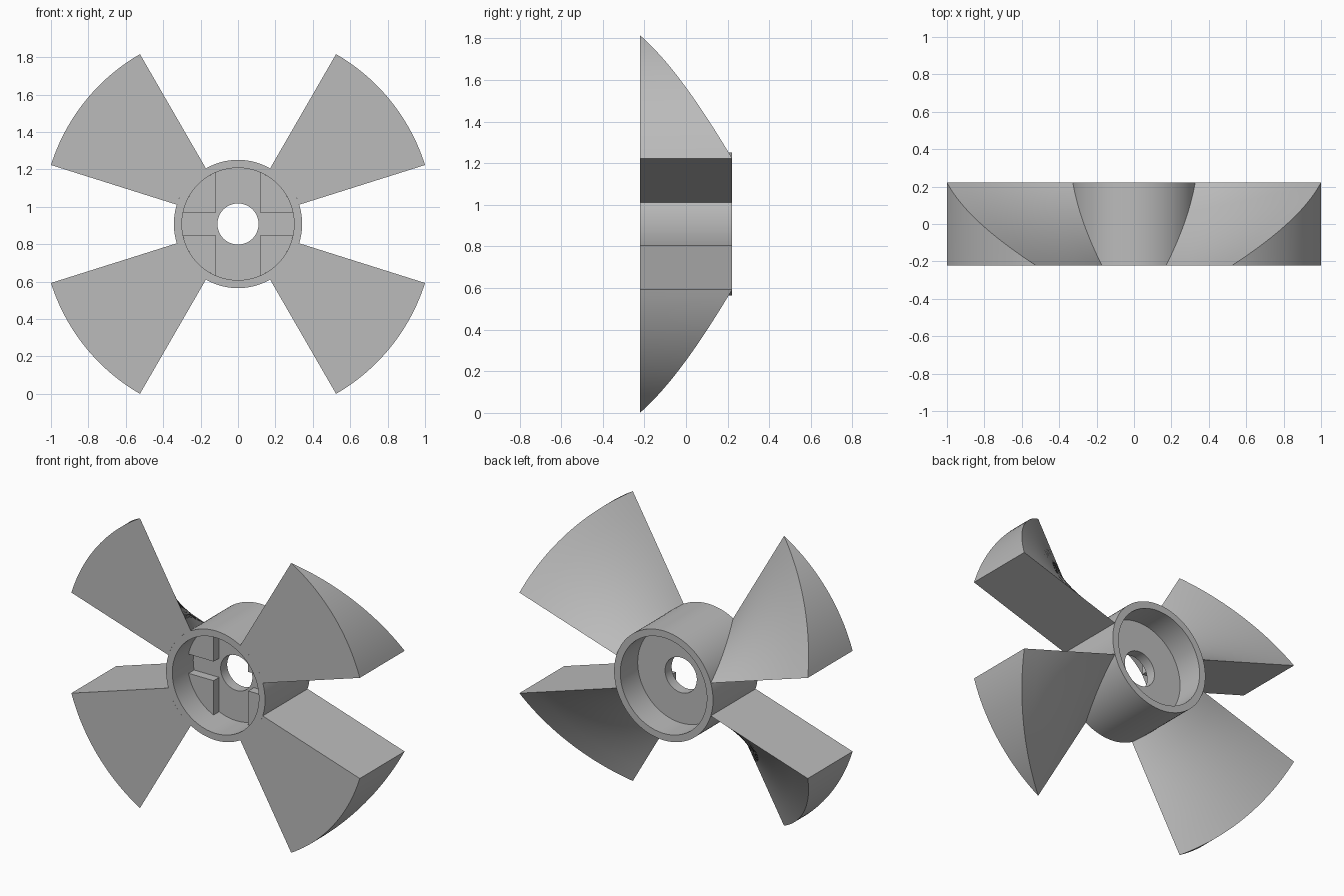
import bpy, bmesh
from math import sin, cos, asin, acos, radians, pi
from mathutils import Vector

if "Cube" in bpy.data.objects:
    bpy.data.objects.remove(bpy.data.objects["Cube"])

HALF = 0.222            # half depth of the rotor
HUB_R, BORE_R, HOLE_R = 0.343, 0.30, 0.11
TIP_R = 1.0485
A0, A1 = radians(17.5), radians(60)
CENTRE = (0, 0, TIP_R * sin(A1))
WEB_FRONT, WEB_BACK = -0.015, 0.05

grey = bpy.data.materials.new("plain grey")
grey.use_nodes = True
grey.diffuse_color = (0.5, 0.5, 0.5, 1)
grey.node_tree.nodes["Principled BSDF"].inputs["Base Color"].default_value = (0.5, 0.5, 0.5, 1)


def finish(bm, name, mirrored=False):
    bmesh.ops.remove_doubles(bm, verts=bm.verts, dist=1e-5)
    bmesh.ops.recalc_face_normals(bm, faces=bm.faces)
    mesh = bpy.data.meshes.new(name)
    bm.to_mesh(mesh)
    bm.free()
    mesh.materials.append(grey)
    obj = bpy.data.objects.new(name, mesh)
    bpy.context.collection.objects.link(obj)
    obj.location = CENTRE
    bpy.ops.object.select_all(action='DESELECT')
    obj.select_set(True)
    bpy.context.view_layer.objects.active = obj
    bpy.ops.object.shade_smooth_by_angle(angle=radians(25))
    if mirrored:
        mod = obj.modifiers.new("four copies", 'MIRROR')
        mod.use_axis = (True, False, True)
    return obj


def polar(r, a, y):
    return Vector((r * cos(a), y, r * sin(a)))


def patch(bm, fn, nu, nv):
    """Grid of quads over the unit square, placed by fn(u, v)."""
    rows = [[bm.verts.new(fn(i / nu, j / nv)) for j in range(nv + 1)] for i in range(nu + 1)]
    for a, b in zip(rows, rows[1:]):
        for j in range(nv):
            bm.faces.new((a[j], b[j], b[j + 1], a[j + 1]))


# Hub: ring with a web and centre hole, turned about the y axis
bm = bmesh.new()
profile = [(HUB_R, -HALF), (BORE_R, -HALF), (BORE_R, WEB_FRONT), (HOLE_R, WEB_FRONT),
           (HOLE_R, WEB_BACK), (BORE_R, WEB_BACK), (BORE_R, HALF), (HUB_R, HALF)]
patch(bm, lambda u, v: polar(profile[round(v * 8) % 8][0], u * 2 * pi,
                             profile[round(v * 8) % 8][1]), 96, 8)
finish(bm, "hub")

# Blades: flat front, helical back, thickest at the edge nearest the horizontal
def blade_point(r, t, depth):
    return polar(HUB_R + (TIP_R - HUB_R) * r, A0 + (A1 - A0) * t,
                 -HALF + 2 * HALF * (1 - t) * depth)

bm = bmesh.new()
N, M = 24, 6
patch(bm, lambda u, v: blade_point(v, u, 0), N, M)      # front
patch(bm, lambda u, v: blade_point(v, u, 1), N, M)      # helical back
patch(bm, lambda u, v: blade_point(1, u, v), N, 1)      # tip
patch(bm, lambda u, v: blade_point(0, u, v), N, 1)      # root
patch(bm, lambda u, v: blade_point(u, 0, v), M, 1)      # thick edge
finish(bm, "blades", mirrored=True)

# Corner pads raised on the front of the web, leaving cross-shaped slots
SLOT_X, SLOT_Z, PAD_H = 0.12, 0.06, 0.055
b0, b1 = asin(SLOT_Z / BORE_R), acos(SLOT_X / BORE_R)
bm = bmesh.new()
outline = [Vector((SLOT_X, WEB_FRONT, SLOT_Z))]
outline += [polar(BORE_R, b0 + (b1 - b0) * i / 14, WEB_FRONT) for i in range(15)]
face = bm.faces.new([bm.verts.new(p) for p in outline])
ext = bmesh.ops.extrude_face_region(bm, geom=[face], use_keep_orig=True)
bmesh.ops.translate(bm, vec=(0, -PAD_H, 0),
                    verts=[g for g in ext["geom"] if isinstance(g, bmesh.types.BMVert)])
finish(bm, "corner_pads", mirrored=True)
